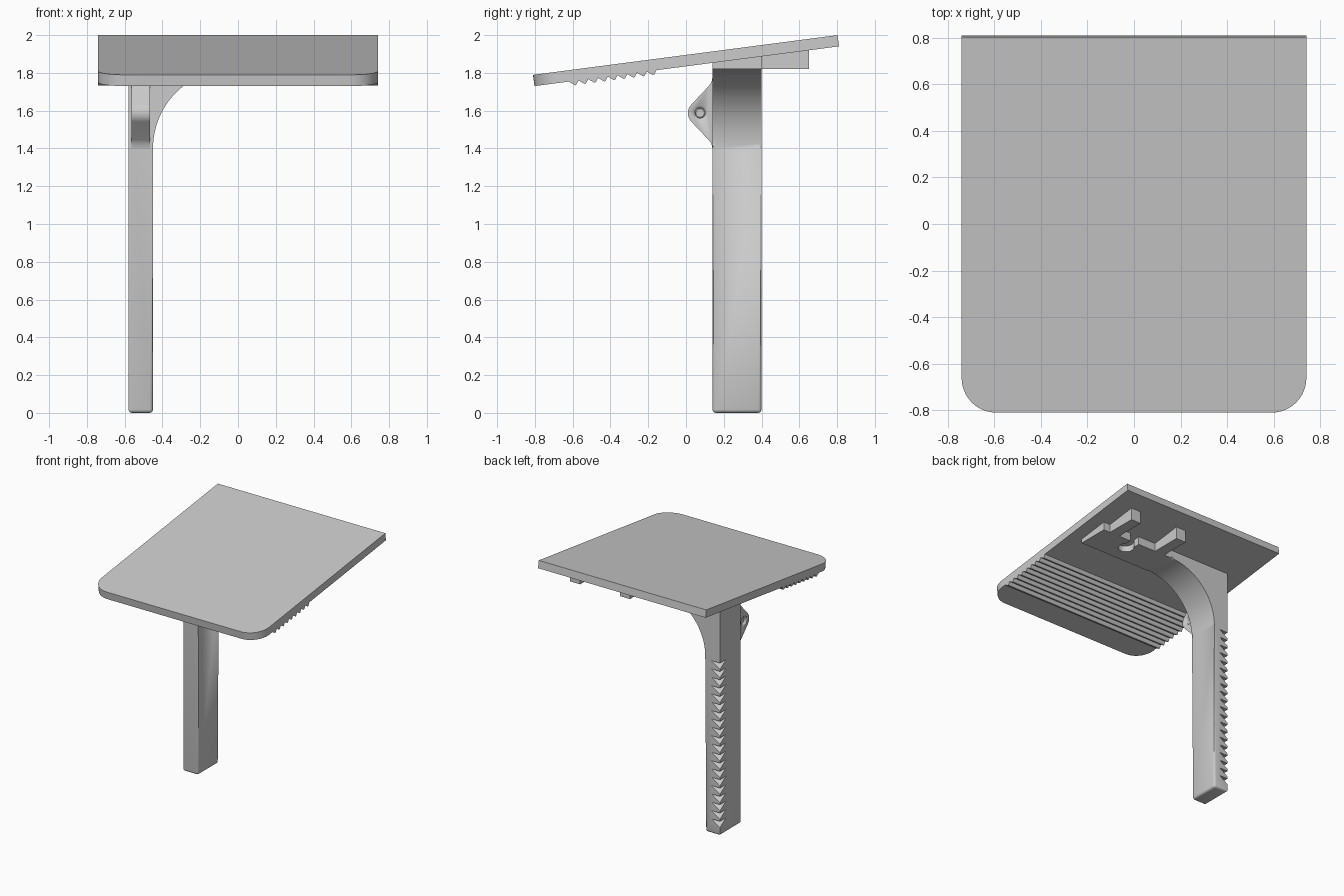
import bpy, bmesh, math
from mathutils import Vector, Matrix

if "Cube" in bpy.data.objects:
    bpy.data.objects.remove(bpy.data.objects["Cube"], do_unlink=True)

grey = bpy.data.materials.new("plain_grey")
grey.use_nodes = True
COLOR = (0.6, 0.6, 0.6, 1)
grey.diffuse_color = COLOR
grey.node_tree.nodes["Principled BSDF"].inputs["Base Color"].default_value = COLOR

TILT = math.atan2(0.21, 1.61)
PLATE = Matrix.Translation((0, 0, 1.865)) @ Matrix.Rotation(TILT, 4, 'X')


def arc(cx, cy, r, start, end, n=16):
    """Points along an arc, angles in degrees."""
    angles = [math.radians(start + (end - start) * i / n) for i in range(n + 1)]
    return [(cx + r * math.cos(a), cy + r * math.sin(a)) for a in angles]


def prism(bm, profile, place, low, high):
    """Extrude a 2D profile; place(u, v, w) gives the 3D position."""
    bottom = [bm.verts.new(place(u, v, low)) for u, v in profile]
    top = [bm.verts.new(place(u, v, high)) for u, v in profile]
    bm.faces.new(bottom)
    bm.faces.new(top)
    for i in range(len(profile)):
        j = (i + 1) % len(profile)
        bm.faces.new((bottom[i], bottom[j], top[j], top[i]))


def finish(name, bm, smooth=True):
    bmesh.ops.recalc_face_normals(bm, faces=bm.faces)
    mesh = bpy.data.meshes.new(name)
    bm.to_mesh(mesh)
    bm.free()
    mesh.materials.append(grey)
    ob = bpy.data.objects.new(name, mesh)
    bpy.context.collection.objects.link(ob)
    bpy.ops.object.select_all(action='DESELECT')
    ob.select_set(True)
    bpy.context.view_layer.objects.active = ob
    if smooth:
        bpy.ops.object.shade_smooth_by_angle(angle=math.radians(35))
    return ob


def cut(ob, cutter):
    mod = ob.modifiers.new("cut", 'BOOLEAN')
    mod.operation, mod.solver, mod.object = 'DIFFERENCE', 'EXACT', cutter
    bpy.context.view_layer.objects.active = ob
    bpy.ops.object.modifier_apply(modifier=mod.name)
    bpy.data.objects.remove(cutter, do_unlink=True)


def under_plate(y):
    """Height safely inside the sloping plate."""
    return 1.865 + 0.13 * y


# Tilted plate with rounded front corners
W, L, T, R = 0.74, 0.813, 0.03, 0.15
outline = arc(-W + R, -L + R, R, 180, 270) + arc(W - R, -L + R, R, 270, 360) + [(W, L), (-W, L)]
bm = bmesh.new()
prism(bm, outline, lambda u, v, w: PLATE @ Vector((u, v, w)), -T, T)
finish("plate", bm)

# Saw-tooth grip ribs under the front of the plate
PITCH, COUNT, FIRST = 0.052, 9, -0.63
ribs = [(FIRST, -T + 0.01)]
for i in range(COUNT):
    y = FIRST + i * PITCH
    ribs += [(y, -T), (y + 0.6 * PITCH, -T - 0.024), (y + 0.75 * PITCH, -T - 0.02)]
ribs += [(FIRST + COUNT * PITCH, -T), (FIRST + COUNT * PITCH, -T + 0.01)]
bm = bmesh.new()
prism(bm, ribs, lambda u, v, w: PLATE @ Vector((w, u, v)), -W, W)
finish("grip_ribs", bm, smooth=False)

# Leg that flares into the plate
X0, X1, Y0, Y1, FLARE = -0.58, -0.45, 0.14, 0.40, 0.42
side = [(X0, 0), (X1, 0)] + arc(X1 + FLARE, 1.4, FLARE, 180, 90, 24) + [(X1 + FLARE, 1.9), (X0, 1.9)]
bm = bmesh.new()
prism(bm, side, lambda u, v, w: (u, w, v if v < 1.85 else under_plate(w)), Y0, Y1)
rim = []
for e in bm.edges:
    a, b = (v.co for v in e.verts)
    floor = max(a.z, b.z) < 0.01
    inner = abs(a.y - b.y) < 0.01 and min(a.x, b.x) > X1 - 0.01 and max(a.z, b.z) < 1.825
    if floor or inner:
        rim.append(e)
bmesh.ops.bevel(bm, geom=rim, offset=0.018, segments=3, profile=0.5, affect='EDGES')
leg = finish("leg", bm)

# Ratchet notches on the back outer corner of the leg
D, H, OUT = 0.053, 0.05, 0.01
diag, across = Vector((1, -1, 0)).normalized(), Vector((1, 1, 0)).normalized()
bm = bmesh.new()
for i in range(20):
    z = 0.065 + 0.0665 * i
    tooth = [(D, z + H), (-OUT, z + H), (-OUT, z - OUT * H / D)]
    prism(bm, tooth, lambda u, v, w: Vector((X0, Y1, v)) + diag * u + across * w, -0.1, 0.1)
cut(leg, finish("notch_cutter", bm, smooth=False))

# Rail under the plate with two arms and a keyhole slot
rail = [(X1 + FLARE, Y0), (0.63, Y0), (0.63, Y1), (0.57, Y1), (0.57, 0.65), (0.48, 0.65), (0.48, Y1), (0.37, Y1)]
rail += arc(0.33, 0.30, 0.06, 48, -228, 20)
rail += [(0.29, Y1), (0.13, Y1), (0.13, 0.65), (0.04, 0.65), (0.04, Y1), (X1 + FLARE, Y1)]
bm = bmesh.new()
prism(bm, rail, lambda u, v, w: (u, v, 1.82 if w == 0 else under_plate(v)), 0, 1)
finish("under_rail", bm)

# Eyelet lug on the front of the leg
EY, EZ, ER = 0.075, 1.587, 0.065
lug = arc(EY, EZ, ER, 135, 225, 12) + [(0.12, 1.445), (0.135, 1.425), (0.14, 1.4), (0.16, 1.4)]
lug += [(0.16, 1.775), (0.14, 1.775), (0.135, 1.75), (0.12, 1.73)]
bm = bmesh.new()
prism(bm, lug, lambda u, v, w: (w, u, v), -0.565, -0.465)
eyelet = finish("eyelet", bm)

# Countersunk hole through the eyelet
bm = bmesh.new()
prism(bm, arc(EY, EZ, 0.026, 0, 345, 23), lambda u, v, w: (w, u, v), -0.7, -0.3)
cut(eyelet, finish("hole_cutter", bm))
for end, direction in ((-0.465, -1), (-0.565, 1)):
    bm = bmesh.new()
    bmesh.ops.create_cone(bm, cap_ends=True, segments=24, radius1=0.04, radius2=0.022, depth=0.018,
                          matrix=Matrix.Translation((end + direction * 0.007, EY, EZ))
                          @ Matrix.Rotation(direction * math.pi / 2, 4, 'Y'))
    cut(eyelet, finish("countersink_cutter", bm))
